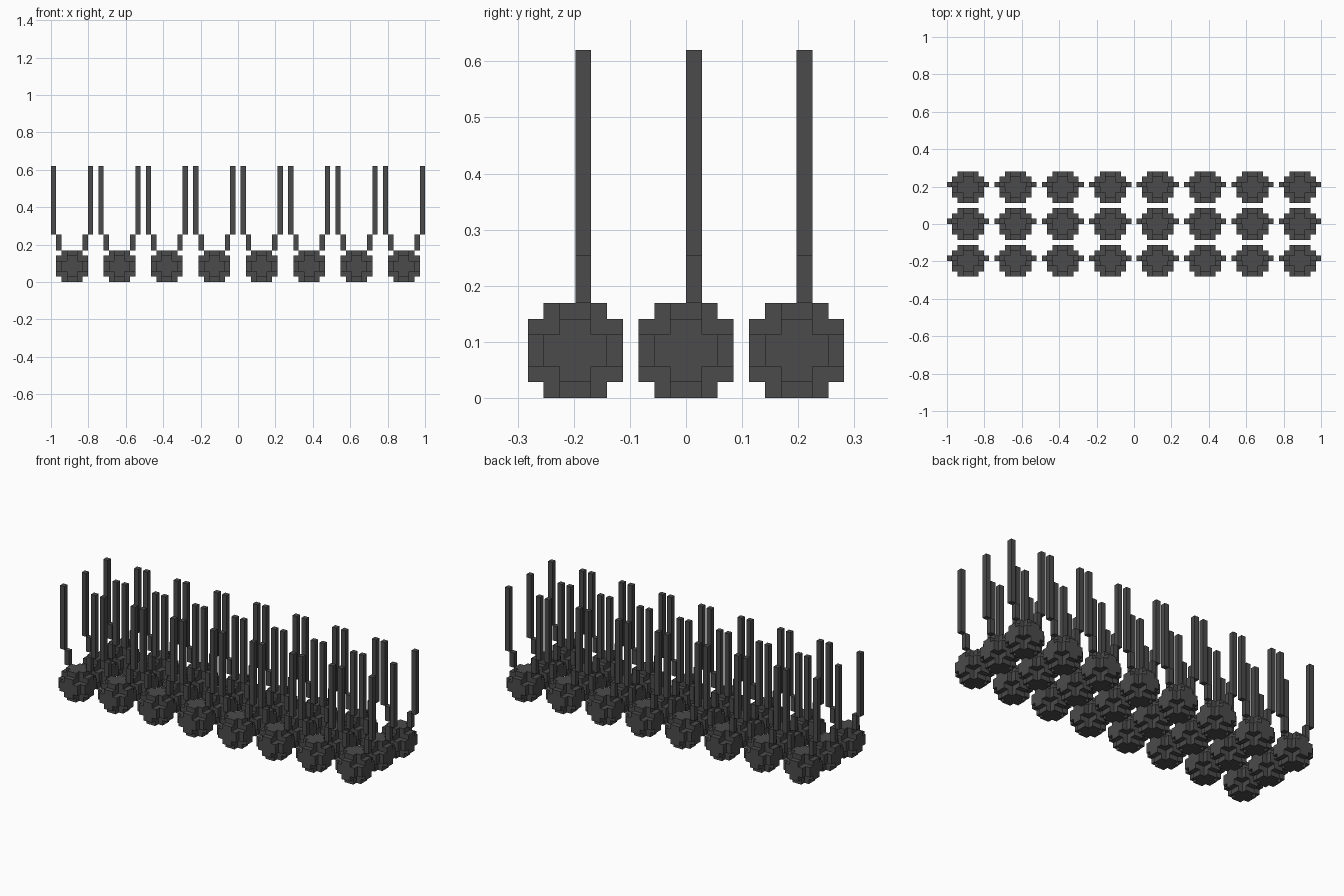
import bpy, bmesh
from mathutils import Vector

cube = bpy.data.objects.get("Cube")
if cube:
    bpy.data.objects.remove(cube, do_unlink=True)

V = 2 / 71                      # edge of one block
COLS, ROWS = 8, 3
STEP_X, STEP_Y = 9 * V, 7 * V

grey = bpy.data.materials.new("charcoal grey")
grey.use_nodes = True
colour = (0.07, 0.07, 0.07, 1)
grey.diffuse_color = colour
bsdf = grey.node_tree.nodes["Principled BSDF"]
bsdf.inputs["Base Color"].default_value = colour
bsdf.inputs["Roughness"].default_value = 0.9


def finish(bm, name):
    bmesh.ops.recalc_face_normals(bm, faces=bm.faces)
    mesh = bpy.data.meshes.new(name)
    bm.to_mesh(mesh)
    bm.free()
    mesh.materials.append(grey)
    return mesh


def add_box(bm, lo, hi):
    """Box between two corners given in blocks."""
    verts = bmesh.ops.create_cube(bm, size=1)["verts"]
    lo, hi = Vector(lo) * V, Vector(hi) * V
    for v in verts:
        v.co = Vector([(lo[k] + hi[k]) / 2 + v.co[k] * (hi[k] - lo[k]) for k in range(3)])


# Blocky ball, six blocks across: only its exposed block faces
def in_ball(cell):
    return all(a <= limit for a, limit in zip(sorted(abs(c + 0.5) for c in cell), (0.5, 1.5, 2.5)))


def ball_mesh():
    bm = bmesh.new()
    span = range(-3, 3)
    for cell in [(x, y, z) for x in span for y in span for z in span]:
        if not in_ball(cell):
            continue
        for axis in range(3):
            for side in (0, 1):
                other = list(cell)
                other[axis] += 1 if side else -1
                if in_ball(other):
                    continue
                u, w = (axis + 1) % 3, (axis + 2) % 3
                corners = []
                for du, dw in ((0, 0), (1, 0), (1, 1), (0, 1)):
                    p = list(cell)
                    p[axis] += side
                    p[u] += du
                    p[w] += dw
                    corners.append(bm.verts.new((p[0] * V, p[1] * V, (p[2] + 3) * V)))
                bm.faces.new(corners if side else corners[::-1])
    bmesh.ops.remove_doubles(bm, verts=bm.verts, dist=V * 0.01)
    return finish(bm, "ball")


# Stepped upright: short lower piece, then a tall piece one block further out
def upright_mesh(name, sign):
    bm = bmesh.new()
    for inner, outer, bottom, top in ((2, 3, 6, 9), (3, 4, 9, 22)):
        x0, x1 = sorted((sign * inner, sign * outer))
        add_box(bm, (x0, 0, bottom), (x1, 1, top))
    return finish(bm, name)


parts = [ball_mesh(), upright_mesh("left_upright", 1), upright_mesh("right_upright", -1)]

# Grid of identical units sharing the same meshes
for i in range(COLS):
    for j in range(ROWS):
        for mesh in parts:
            obj = bpy.data.objects.new(f"{mesh.name}_{i + 1}_{j + 1}", mesh)
            obj.location = ((i - (COLS - 1) / 2) * STEP_X, (j - (ROWS - 1) / 2) * STEP_Y, 0)
            bpy.context.collection.objects.link(obj)
